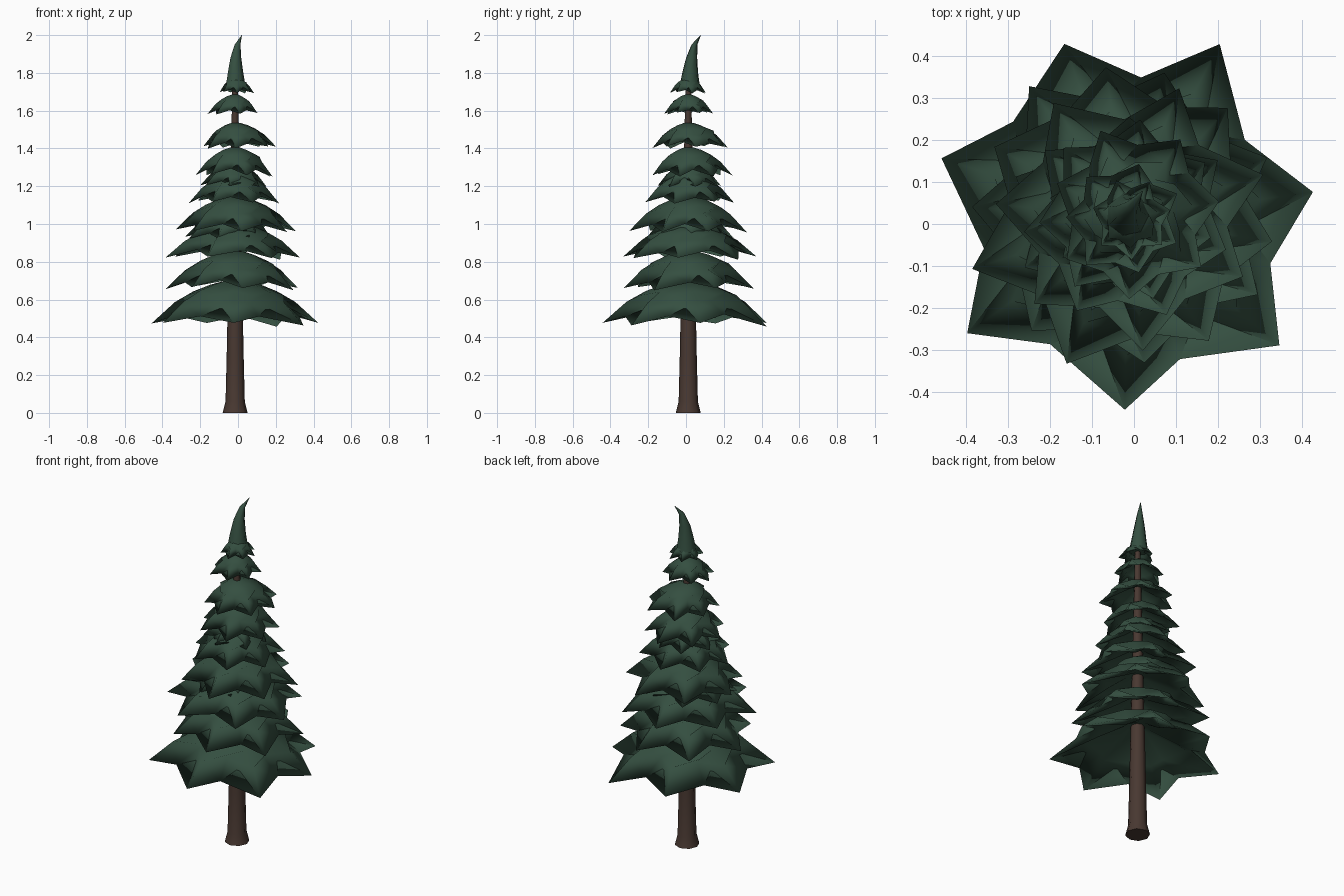
import bpy
import bmesh
import random
from math import cos, sin, pi, radians
from mathutils import Vector

random.seed(4)
if "Cube" in bpy.data.objects:
    bpy.data.objects.remove(bpy.data.objects["Cube"])


def material(name, rgb):
    m = bpy.data.materials.new(name)
    m.use_nodes = True
    m.diffuse_color = (*rgb, 1)
    node = m.node_tree.nodes["Principled BSDF"]
    node.inputs["Base Color"].default_value = (*rgb, 1)
    node.inputs["Roughness"].default_value = 0.9
    return m


needle_green = material("needle green", (0.035, 0.078, 0.052))
bark_brown = material("bark brown", (0.066, 0.040, 0.031))
AXIS = Vector((-0.015, 0.012, 0))


def loft(name, rings, mat, angle):
    """Skin a stack of equal-length point rings and cap both ends."""
    bm = bmesh.new()
    loops = [[bm.verts.new(p) for p in ring] for ring in rings]
    n = len(loops[0])
    for a, b in zip(loops, loops[1:]):
        for i in range(n):
            j = (i + 1) % n
            bm.faces.new((a[i], a[j], b[j], b[i]))
    bm.faces.new(loops[0])
    bm.faces.new(loops[-1])
    bmesh.ops.recalc_face_normals(bm, faces=bm.faces)
    mesh = bpy.data.meshes.new(name)
    bm.to_mesh(mesh)
    bm.free()
    mesh.materials.append(mat)
    ob = bpy.data.objects.new(name, mesh)
    bpy.context.collection.objects.link(ob)
    bpy.ops.object.select_all(action='DESELECT')
    ob.select_set(True)
    bpy.context.view_layer.objects.active = ob
    bpy.ops.object.shade_smooth_by_angle(angle=radians(angle))


def circle(centre, radius, sides):
    return [Vector(centre) + Vector((radius * cos(2 * pi * i / sides),
            radius * sin(2 * pi * i / sides), 0)) for i in range(sides)]


# Bough profiles: (fraction of radius, fraction of drop), hub to rim to hollow underside
TIP = [(0.12, 0), (0.3, 0.09), (0.5, 0.25), (0.72, 0.5), (1, 1), (0.6, 0.55), (0.12, 0.16)]
VALLEY = [(0.12, 0), (0.28, 0.1), (0.58, 0.33), (0.47, 0.49), (0.76, 0.8), (0.46, 0.6), (0.12, 0.16)]


def bough_tier(name, top, drop, radius, turn, shift=(0, 0), points=7):
    """Drooping star-shaped skirt with a small fold between its points."""
    sway = [(random.uniform(0.96, 1.04), random.uniform(0.94, 1.06),
             random.uniform(-0.06, 0.06)) for _ in range(points * 2)]
    rings = []
    for level in range(len(TIP)):
        ring = []
        for i in range(points * 2):
            r, d = (VALLEY if i % 2 else TIP)[level]
            stretch, sag, twist = sway[i] if 2 <= level <= 5 else (1, 1, 0)
            a = radians(turn) + pi * i / points + twist
            ring.append(AXIS + Vector((
                r * radius * stretch * cos(a) + shift[0] * r,
                r * radius * stretch * sin(a) + shift[1] * r,
                top - d * drop * sag)))
        rings.append(ring)
    loft(name, rings, needle_green, 180)


# Trunk with a flared foot
trunk = [(0, 0.066), (0.06, 0.051), (0.3, 0.045), (0.55, 0.04), (1.1, 0.028), (1.78, 0.014)]
loft("trunk", [circle(AXIS + Vector((0, 0, z)), r, 8) for z, r in trunk], bark_brown, 60)

# Bough tiers: top height, drop, radius, turn, sideways shift
tiers = [
    (0.70, 0.235, 0.455, 9, (0, 0)),
    (0.855, 0.195, 0.365, 24, (-0.01, 0.01)),
    (1.00, 0.18, 0.365, 46, (-0.01, 0)),
    (1.08, 0.155, 0.235, 5, (-0.05, 0.01)),
    (1.145, 0.18, 0.315, 20, (0.01, 0.01)),
    (1.27, 0.155, 0.25, 35, (0, 0)),
    (1.32, 0.12, 0.175, 10, (-0.01, 0.01)),
    (1.405, 0.145, 0.215, 30, (0, 0.02)),
    (1.535, 0.13, 0.205, 8, (0.02, 0.02)),
    (1.685, 0.10, 0.137, 26, (-0.01, 0)),
    (1.775, 0.08, 0.095, 12, (0.01, 0)),
]
for i, spec in enumerate(tiers):
    bough_tier(f"bough_tier_{i + 1}", *spec)

# Curved leader shoot at the top
shoot = [(-0.015, 0.02, 1.735, 0.054), (-0.015, 0.022, 1.80, 0.043),
         (-0.013, 0.03, 1.88, 0.03), (-0.003, 0.045, 1.95, 0.016),
         (0.02, 0.078, 2.0, 0.001)]
loft("leader_shoot", [circle((x, y, z), r, 7) for x, y, z, r in shoot], needle_green, 75)
